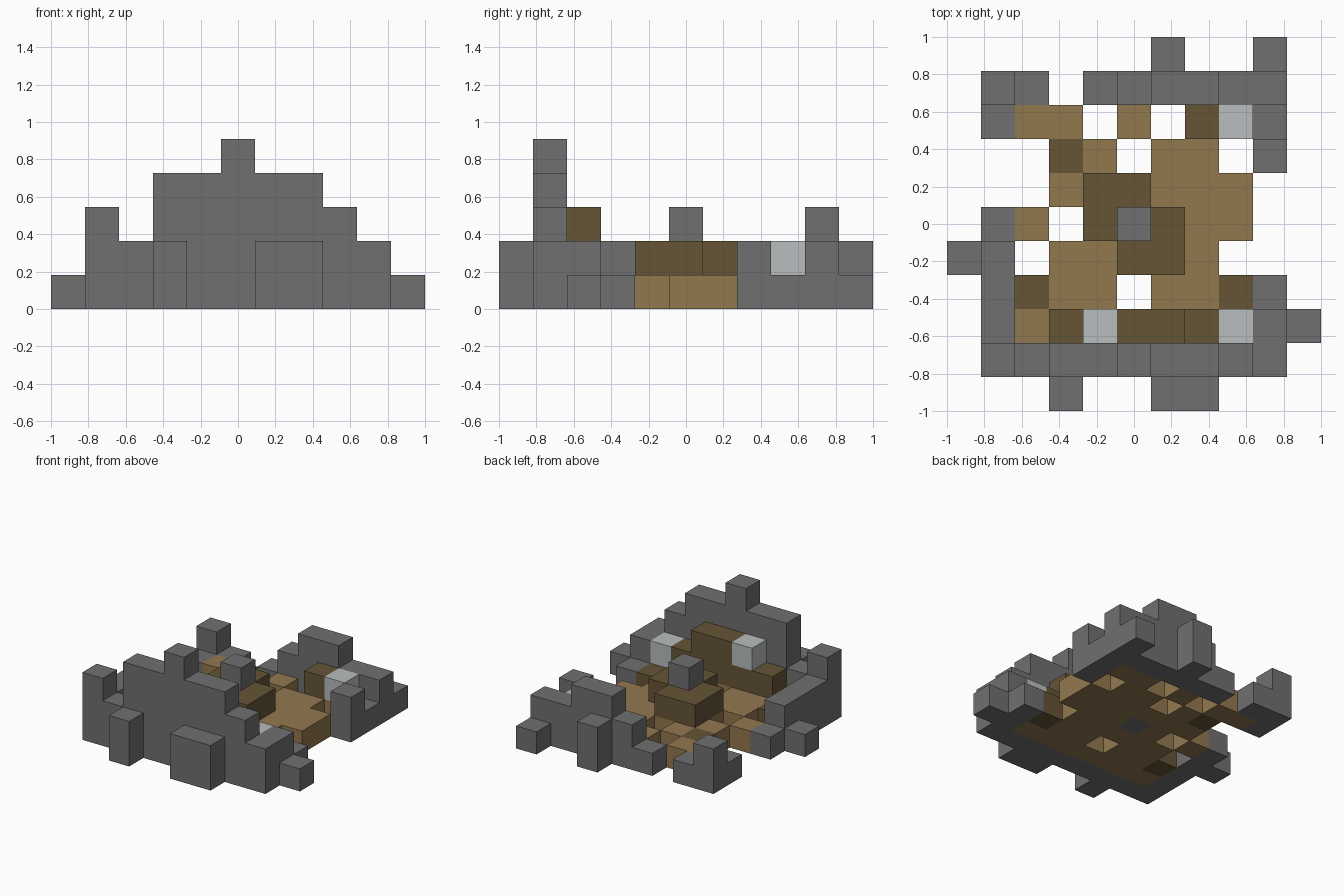
import bpy
import bmesh
from mathutils import Vector

cube = bpy.data.objects.get("Cube")
if cube:
    bpy.data.objects.remove(cube, do_unlink=True)

GRID = 11
UNIT = 2 / GRID


def material(name, rgb):
    mat = bpy.data.materials.new(name)
    mat.use_nodes = True
    mat.diffuse_color = (*rgb, 1)
    mat.node_tree.nodes["Principled BSDF"].inputs["Base Color"].default_value = (*rgb, 1)
    return mat


stone = material("stone grey", (0.162, 0.162, 0.162))
tan = material("tan earth", (0.291, 0.188, 0.078))
brown = material("dark brown", (0.133, 0.089, 0.037))
pale = material("pale grey", (0.48, 0.51, 0.52))


def block(x, y, z=0, w=1, d=1, h=1):
    """Grid cells filled by one block."""
    return {(x + i, y + j, z + k) for i in range(w) for j in range(d) for k in range(h)}


def blocks(*specs):
    return set().union(*(block(*s) for s in specs))


def columns(y, x, heights):
    """A run of columns standing side by side along x."""
    return set().union(*(block(x + i, y, h=h) for i, h in enumerate(heights)))


def marked(rows, mark, x, y):
    """Ground cells carrying a mark; rows run from back to front."""
    return {(x + i, y - j, 0) for j, row in enumerate(rows)
            for i, c in enumerate(row) if c == mark}


# Courtyard ground: t = tan earth, d = dark patch, g = stone
ground = ["tt.t.tt",
          ".dt.tt.",
          ".tttttt",
          "t.tgttt",
          ".ttttt.",
          "dtt.ttd",
          "ttttttt"]

parts = {
    "courtyard_floor": (tan, marked(ground, "t", 2, 8)),
    "floor_patches": (brown, marked(ground, "d", 2, 8)),
    # Stepped front wall with buttresses
    "front_wall": (stone, columns(1, 1, (3, 2, 4, 4, 5, 4, 4, 3, 2))),
    "front_buttresses": (stone, blocks((3, 0, 0, 1, 1, 2), (6, 0, 0, 2, 1, 2))),
    # Broken back wall with buttresses
    "back_wall": (stone, columns(9, 4, (1, 2, 3, 3, 2, 2))),
    "back_buttresses": (stone, blocks((6, 10, 0, 1, 1, 2), (9, 10))),
    # Ruined side walls
    "right_wall": (stone, blocks((1, 2, 0, 1, 3, 2), (1, 5), (0, 4))),
    "right_back_corner": (stone, columns(9, 1, (2, 1)) | block(1, 8)),
    "left_wall_front": (stone, blocks((9, 2, 0, 1, 1, 2), (9, 3), (10, 2))),
    "left_wall_back": (stone, blocks((9, 7, 0, 1, 1, 2), (9, 8))),
    # Central platform around a pillar
    "platform": (brown, blocks((4, 6, 1, 2), (4, 5, 1), (6, 5, 1), (5, 4, 1, 2))),
    "pillar": (stone, block(5, 5, h=3)),
    # Wooden ledge, crate and pale lumps
    "front_ledge": (brown, blocks((3, 2, 1, 5), (5, 2, 2, 2))),
    "back_crate": (brown, block(7, 8, 1)),
    "pale_lumps": (pale, blocks((4, 2, 2), (8, 2, 1), (8, 8, 1))),
}

occupied = set().union(*(cells for _, cells in parts.values()))
origin = Vector((-1, -1, 0))


def build(name, mat, cells):
    """Outer skin of the cells, with flat regions joined."""
    bm = bmesh.new()
    for cell in sorted(cells):
        for axis in range(3):
            for side in (0, 1):
                step = Vector((0, 0, 0))
                step[axis] = 2 * side - 1
                if tuple(int(c + s) for c, s in zip(cell, step)) in occupied:
                    continue
                u, v = (axis + 1) % 3, (axis + 2) % 3
                corners = []
                for a, b in ((0, 0), (1, 0), (1, 1), (0, 1)):
                    p = Vector(cell)
                    p[axis] += side
                    p[u] += a
                    p[v] += b
                    corners.append(bm.verts.new(p * UNIT + origin))
                bm.faces.new(corners if side else corners[::-1])
    bmesh.ops.remove_doubles(bm, verts=bm.verts, dist=UNIT / 100)
    bmesh.ops.dissolve_limit(bm, angle_limit=0.01, verts=bm.verts, edges=bm.edges)
    mesh = bpy.data.meshes.new(name)
    bm.to_mesh(mesh)
    bm.free()
    mesh.materials.append(mat)
    bpy.context.collection.objects.link(bpy.data.objects.new(name, mesh))


for name, (mat, cells) in parts.items():
    build(name, mat, cells)
